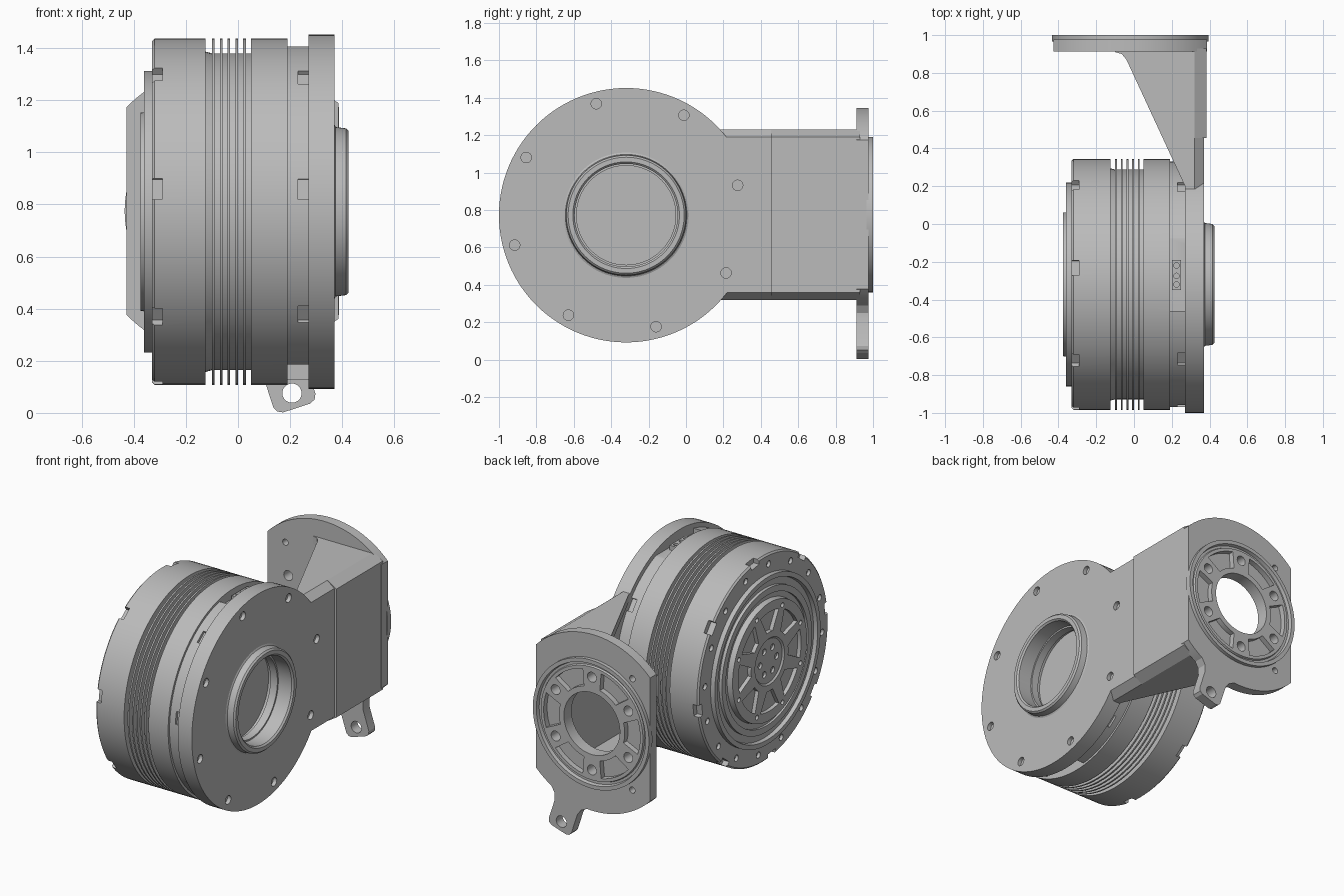
import bpy, bmesh
from math import sin, cos, pi, radians
from mathutils import Matrix, Vector

cube = bpy.data.objects.get("Cube")
if cube:
    bpy.data.objects.remove(cube, do_unlink=True)

grey = bpy.data.materials.new("machined_grey")
grey.use_nodes = True
grey.diffuse_color = (0.5, 0.5, 0.5, 1)
grey.node_tree.nodes["Principled BSDF"].inputs["Base Color"].default_value = (0.5, 0.5, 0.5, 1)

MY, MZ = -0.32, 0.772      # motor axis runs along x
FX, FZ = -0.02, 0.775      # flange axis runs along y


def make(name, bm):
    bmesh.ops.recalc_face_normals(bm, faces=bm.faces)
    mesh = bpy.data.meshes.new(name)
    bm.to_mesh(mesh)
    bm.free()
    ob = bpy.data.objects.new(name, mesh)
    bpy.context.collection.objects.link(ob)
    mesh.materials.append(grey)
    return ob


def lathe(name, profile, matrix, closed=False, steps=112):
    """Turn (along, radius) points about the local x axis."""
    bm = bmesh.new()
    vs = [bm.verts.new((a, 0, r)) for a, r in profile]
    es = [bm.edges.new(p) for p in zip(vs, vs[1:])]
    if closed:
        es.append(bm.edges.new((vs[-1], vs[0])))
    bmesh.ops.spin(bm, geom=vs + es, cent=(0, 0, 0), axis=(1, 0, 0), angle=2 * pi, steps=steps)
    bmesh.ops.remove_doubles(bm, verts=bm.verts, dist=0.0002)
    bm.transform(matrix)
    return make(name, bm)


def prisms(name, outlines, axis, lo, hi):
    """Extrude each 2D outline along an axis, all into one object."""
    bm = bmesh.new()
    place = {"x": lambda u, v, a: (a, u, v), "y": lambda u, v, a: (u, a, v),
             "z": lambda u, v, a: (u, v, a)}[axis]
    for pts in outlines:
        bottom = [bm.verts.new(place(u, v, lo)) for u, v in pts]
        top = [bm.verts.new(place(u, v, hi)) for u, v in pts]
        bm.faces.new(bottom)
        bm.faces.new(top)
        n = len(pts)
        for i in range(n):
            j = (i + 1) % n
            bm.faces.new((bottom[i], bottom[j], top[j], top[i]))
    return make(name, bm)


def arc(cu, cv, r, a0=0, a1=360, n=20):
    full = a1 - a0 == 360
    steps = n if full else n - 1
    angles = [radians(a0 + (a1 - a0) * i / steps) for i in range(n)]
    return [(cu + r * cos(a), cv + r * sin(a)) for a in angles]


def circles(cu, cv, ring, r, count, start):
    return [arc(*p, r) for p in
            (arc(cu, cv, ring, start, start + 360, count))]


def sectors(cu, cv, r0, r1, count, start, half0, half1):
    out = []
    for i in range(count):
        a = start + 360 * i / count
        out.append(arc(cu, cv, r0, a - half0, a + half0, 6)
                   + arc(cu, cv, r1, a - half1, a + half1, 8)[::-1])
    return out


def rect(u0, u1, v0, v1):
    return [(u0, v0), (u1, v0), (u1, v1), (u0, v1)]


def cut(targets, *cutters):
    for ob in targets:
        for c in cutters:
            mod = ob.modifiers.new("cut", "BOOLEAN")
            mod.operation, mod.solver, mod.object = "DIFFERENCE", "EXACT", c
            with bpy.context.temp_override(object=ob, active_object=ob):
                bpy.ops.object.modifier_apply(modifier=mod.name)
    for c in cutters:
        bpy.data.objects.remove(c, do_unlink=True)


motor = Matrix.Translation((0, MY, MZ))
flange_axis = Matrix.Translation((FX, 0, FZ)) @ Matrix.Rotation(pi / 2, 4, "Z")

# Motor housing: stepped cover, cooling fins and rear collar
profile = [(-.365, 0), (-.365, .14), (-.375, .15), (-.375, .38), (-.34, .385), (-.34, .42),
           (-.355, .42), (-.355, .46), (-.335, .46), (-.335, .505), (-.36, .51), (-.36, .54),
           (-.33, .54), (-.33, .655), (-.32, .665), (-.125, .665), (-.125, .615)]
for i in range(5):
    x = -.1 + .03 * i
    profile += [(x, .608), (x, .665), (x + .01, .665), (x + .01, .608)]
profile += [(.05, .608), (.05, .665), (.19, .665), (.19, .65), (.275, .65), (.275, .275),
            (.25, .275), (.25, 0)]
housing = lathe("motor_housing", profile, motor)

# Notches around both rims
notches = []
for k in range(8):
    a = radians(172.4 + 45 * k)
    d, t = Vector((cos(a), sin(a))), Vector((-sin(a), cos(a)))
    c = Vector((MY, MZ))
    notches.append([tuple(c + d * r + t * s) for r, s in
                    ((.632, -.04), (.7, -.04), (.7, .04), (.632, .04))])
cut([housing],
    prisms("cut", notches, "x", -.4, -.29),
    prisms("cut", notches, "x", .23, .3),
    prisms("cut", [rect(-.46, -.02, 1.375, 1.5)], "x", .19, .3),
    prisms("cut", [rect(-.72, -.25, 0, .185)], "x", .19, .3),
    prisms("cut", sectors(MY, MZ, .19, .32, 8, 0, 9, 17), "x", -.4, -.35),
    prisms("cut", circles(MY, MZ, .34, .015, 8, 22.5), "x", -.4, -.35),
    prisms("cut", circles(MY, MZ, .085, .02, 6, 0), "x", -.4, -.35),
    prisms("cut", circles(MY, MZ, .6, .02, 16, 5), "x", -.4, -.31))

# Cable connector in the top slot
connector = prisms("connector", [rect(.2, .25, -.35, -.19)], "z", 1.36, 1.405)
cut([connector], prisms("cut", [arc(.225, y, .015, n=12) for y in (-.32, -.275, -.22)],
                        "z", 1.385, 1.45))

# Side plate with raised bore ring
plate = lathe("side_plate", [(.27, .265), (.27, .68), (.37, .68), (.37, .335), (.375, .325),
              (.415, .32), (.425, .31), (.425, .285), (.415, .275), (.32, .275), (.32, .265)],
              motor, closed=True)


# Arm wall with chamfered long edges
def wall(name, x, y0, y1):
    pts = [(.27, .32), (.32, .32), (x, .36), (x, 1.19), (.32, 1.23), (.27, 1.23)]
    return prisms(name, [pts], "y", y0, y1)


arm_near = wall("arm_wall_near", .37, .185, .455)
arm_far = wall("arm_wall_far", .385, .455, .93)
cut([plate, arm_near], prisms("cut", circles(MY, MZ, .617, .028, 8, 15), "x", .345, .4))

# Upper and lower gussets
gusset = [(-.1, .93), (-.1, .91), (-.065, .9), (-.04, .87), (.27, .2), (.32, .2), (.32, .93)]
prisms("gusset_top", [gusset], "z", 1.18, 1.23)
prisms("gusset_bottom", [gusset], "z", .32, .37)

# Mounting flange: disc with flat sides
disc = (arc(FX, FZ, .57, 44.4, 135.6, 32) + arc(FX, FZ, .57, 224.4, 315.6, 32))
flange = prisms("mounting_flange", [disc], "y", .912, .977)
ring = lathe("flange_ring", [(.965, .2), (.99, .2), (.99, .365), (.978, .37), (.978, .385),
             (1, .39), (1, .415), (.965, .415)], flange_axis, closed=True)
cut([flange], prisms("cut", [arc(FX, FZ, .2, n=112)], "y", .8, 1.1),
    prisms("cut", [arc(FX - .28, FZ + s * .36, .02) for s in (-1, 1)], "y", .8, 1.1))
cut([flange, ring],
    prisms("cut", circles(FX, FZ, .3, .032, 6, 90), "y", .8, 1.1),
    prisms("cut", sectors(FX, FZ, .235, .345, 6, 60, 16, 19), "y", .955, 1.1))

# Slanted locating tab below the flange
tilt = radians(18)


def tab_point(s, t):
    return (FX + s * cos(tilt) + t * sin(tilt), FZ + s * sin(tilt) - t * cos(tilt))


half = [(.15, .54), (.1, .585), (.085, .63), (.085, .765), (.075, .785), (.055, .795)]
tab_pts = [tab_point(s, t) for s, t in half] + [tab_point(-s, t) for s, t in half[::-1]]
tab = prisms("flange_tab", [tab_pts], "y", .912, .977)
cut([tab], prisms("cut", [arc(*tab_point(0, .735), .037)], "y", .8, 1.1))

# Smooth the turned surfaces, keep machined edges crisp
for ob in bpy.context.collection.objects:
    ob.select_set(ob.type == "MESH" and grey.name in ob.data.materials)
bpy.context.view_layer.objects.active = housing
bpy.ops.object.shade_smooth_by_angle(angle=radians(25))
